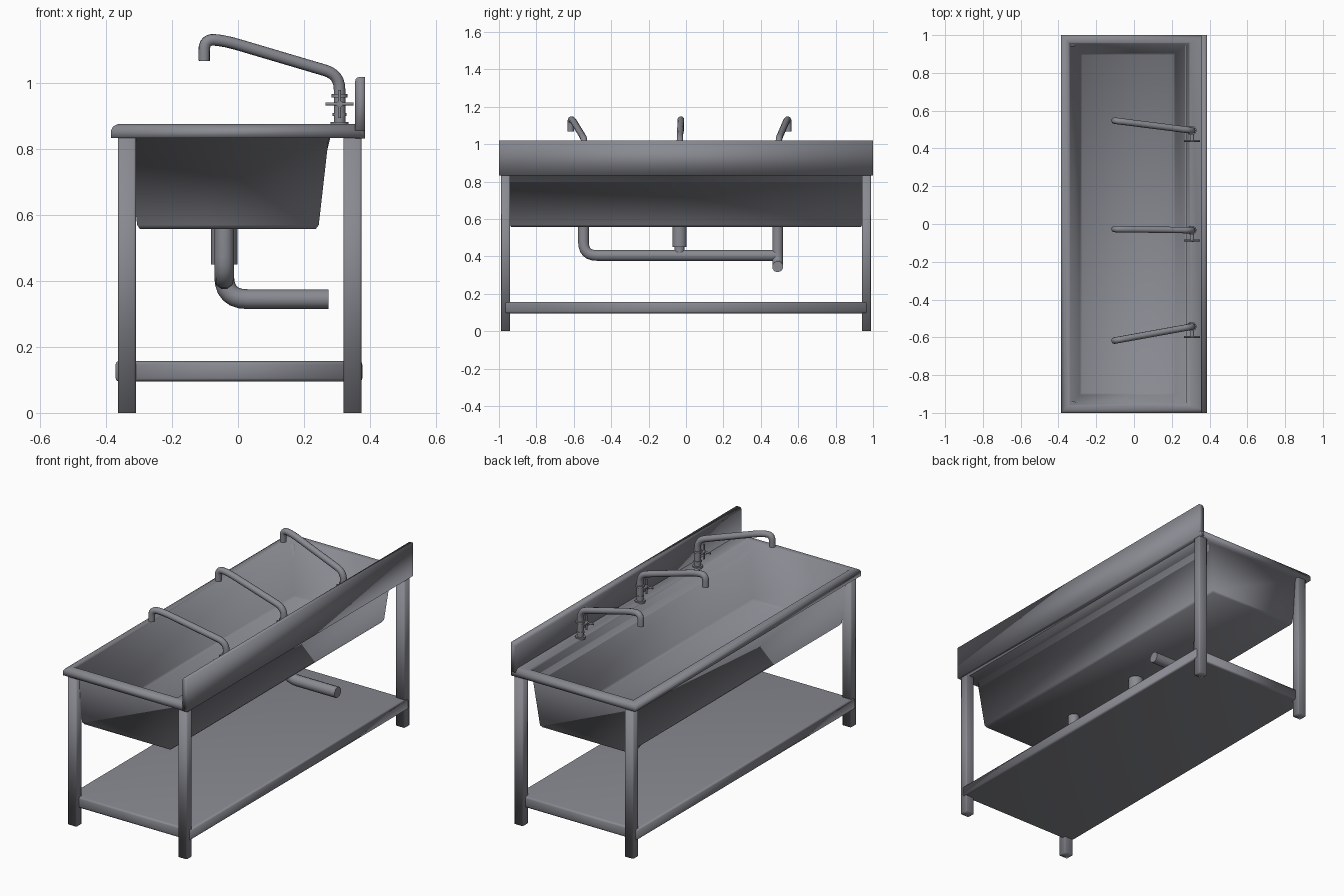
import bpy, bmesh, math
from mathutils import Vector

if "Cube" in bpy.data.objects:
    bpy.data.objects.remove(bpy.data.objects["Cube"])

steel = bpy.data.materials.new("grey steel")
steel.diffuse_color = (0.25, 0.255, 0.285, 1)
steel.use_nodes = True
steel.node_tree.nodes["Principled BSDF"].inputs["Base Color"].default_value = steel.diffuse_color


def finish(ob, angle):
    ob.data.materials.clear()
    ob.data.materials.append(steel)
    bpy.ops.object.select_all(action='DESELECT')
    ob.select_set(True)
    bpy.context.view_layer.objects.active = ob
    bpy.ops.object.shade_smooth_by_angle(angle=math.radians(angle))
    return ob


def mesh_object(name, bm):
    bmesh.ops.recalc_face_normals(bm, faces=bm.faces)
    me = bpy.data.meshes.new(name)
    bm.to_mesh(me)
    bm.free()
    ob = bpy.data.objects.new(name, me)
    bpy.context.collection.objects.link(ob)
    return finish(ob, 100)


def box(name, lo, hi, bevel=0.0, pick=None, segs=3):
    """Box between two corners; bevels the edges whose midpoint passes pick."""
    bm = bmesh.new()
    bmesh.ops.create_cube(bm, size=1)
    lo, hi = Vector(lo), Vector(hi)
    for v in bm.verts:
        v.co = Vector([(a + b) / 2 + c * (b - a) for a, b, c in zip(lo, hi, v.co)])
    if bevel:
        mid = (lo + hi) / 2
        es = [e for e in bm.edges
              if pick((e.verts[0].co + e.verts[1].co) / 2 - mid)]
        bmesh.ops.bevel(bm, geom=es, offset=bevel, segments=segs, profile=0.5, affect='EDGES')
    return mesh_object(name, bm)


def loft(name, rings):
    """Loft rectangular rings (x0, x1, half_y, z), closing both ends."""
    bm = bmesh.new()
    loops = [[bm.verts.new(p) for p in ((a, -h, z), (b, -h, z), (b, h, z), (a, h, z))]
             for a, b, h, z in rings]
    for l, m in zip(loops, loops[1:]):
        for i in range(4):
            j = (i + 1) % 4
            bm.faces.new((l[i], l[j], m[j], m[i]))
    bm.faces.new(loops[0])
    bm.faces.new(loops[-1])
    return mesh_object(name, bm)


def tube(name, pts, radius, bend=0.0, steps=6):
    """Round pipe along a path with rounded bends."""
    pts = [Vector(p) for p in pts]
    path = [pts[0]]
    for a, b, c in zip(pts, pts[1:], pts[2:]):
        p = b + (a - b).normalized() * min(bend, (a - b).length * 0.49)
        q = b + (c - b).normalized() * min(bend, (c - b).length * 0.49)
        for k in range(steps + 1):
            t = k / steps
            path.append(p * (1 - t) ** 2 + b * 2 * t * (1 - t) + q * t * t)
    path.append(pts[-1])
    cu = bpy.data.curves.new(name, 'CURVE')
    cu.dimensions = '3D'
    cu.bevel_depth = radius
    cu.bevel_resolution = 3
    cu.use_fill_caps = True
    sp = cu.splines.new('POLY')
    sp.points.add(len(path) - 1)
    for s, p in zip(sp.points, path):
        s.co = (*p, 1)
    ob = bpy.data.objects.new(name, cu)
    bpy.context.collection.objects.link(ob)
    bpy.ops.object.select_all(action='DESELECT')
    ob.select_set(True)
    bpy.context.view_layer.objects.active = ob
    bpy.ops.object.convert(target='MESH')
    return finish(bpy.context.view_layer.objects.active, 40)


# Trough and rim in one skin, from outer floor over the rim to inner floor
loft("sink_trough", [
    (-0.298, 0.236, 0.935, 0.558), (-0.306, 0.245, 0.943, 0.57),
    (-0.335, 0.275, 0.965, 0.834),
    (-0.386, 0.382, 1.0, 0.834), (-0.386, 0.382, 1.0, 0.856),
    (-0.379, 0.38, 0.994, 0.869), (-0.365, 0.37, 0.982, 0.876),
    (-0.347, 0.298, 0.962, 0.876), (-0.338, 0.288, 0.955, 0.868),
    (-0.286, 0.218, 0.905, 0.582), (-0.275, 0.207, 0.894, 0.567)])

# Backsplash with rounded upper front edge
box("backsplash", (0.355, -1, 0.833), (0.386, 1, 1.019), 0.014,
    lambda m: m.z > 0.05 and m.x < 0 and abs(m.y) < 0.1)

# Square legs with eased corners
for x in (-0.337, 0.347):
    for y in (-0.964, 0.964):
        box("leg", (x - 0.027, y - 0.024, 0), (x + 0.027, y + 0.024, 0.84), 0.006,
            lambda m: abs(m.z) < 0.01, 2)

# Lower shelf with eased edges
box("lower_shelf", (-0.371, -0.965, 0.095), (0.377, 0.965, 0.157), 0.01,
    lambda m: abs(m.z) > 0.01)

# Waste pipes under the trough
PX = -0.042
tube("long_waste_pipe", [(PX, -0.548, 0.562), (PX, -0.548, 0.405), (PX, 0.49, 0.405)], 0.03, 0.07)
tube("middle_drain", [(PX, -0.035, 0.562), (PX, -0.035, 0.45)], 0.04)
tube("middle_drain_neck", [(PX, -0.035, 0.46), (PX, -0.035, 0.41)], 0.027)
tube("outlet_pipe", [(PX, 0.49, 0.562), (PX, 0.49, 0.345), (0.275, 0.49, 0.345)], 0.03, 0.07)

# Three faucets: (base y, spout tip y)
FX = 0.308
for y, tip in ((0.495, 0.547), (-0.033, -0.027), (-0.543, -0.617)):
    def at(x, z):
        return (x, y + (tip - y) * (FX - x) / 0.41, z)
    tube("faucet_spout", [at(FX, 0.875), at(FX, 1.026), at(-0.04, 1.129),
                          at(-0.102, 1.134), at(-0.103, 1.068)], 0.0175, 0.045)
    tube("faucet_base", [(FX, y, 0.87), (FX, y, 0.882)], 0.027)
    tube("faucet_lower_collar", [(FX, y, 0.90), (FX, y, 0.91)], 0.021)
    tube("faucet_upper_collar", [(FX, y, 0.957), (FX, y, 0.967)], 0.024)
    # Cross handle on its stem, in front of the faucet
    hy = y - 0.055
    tube("handle_stem", [(FX, y, 0.937), (FX, hy - 0.006, 0.937)], 0.010)
    tube("handle_bar", [(FX - 0.042, hy, 0.937), (FX + 0.042, hy, 0.937)], 0.005)
    tube("handle_bar", [(FX, hy, 0.895), (FX, hy, 0.979)], 0.005)
